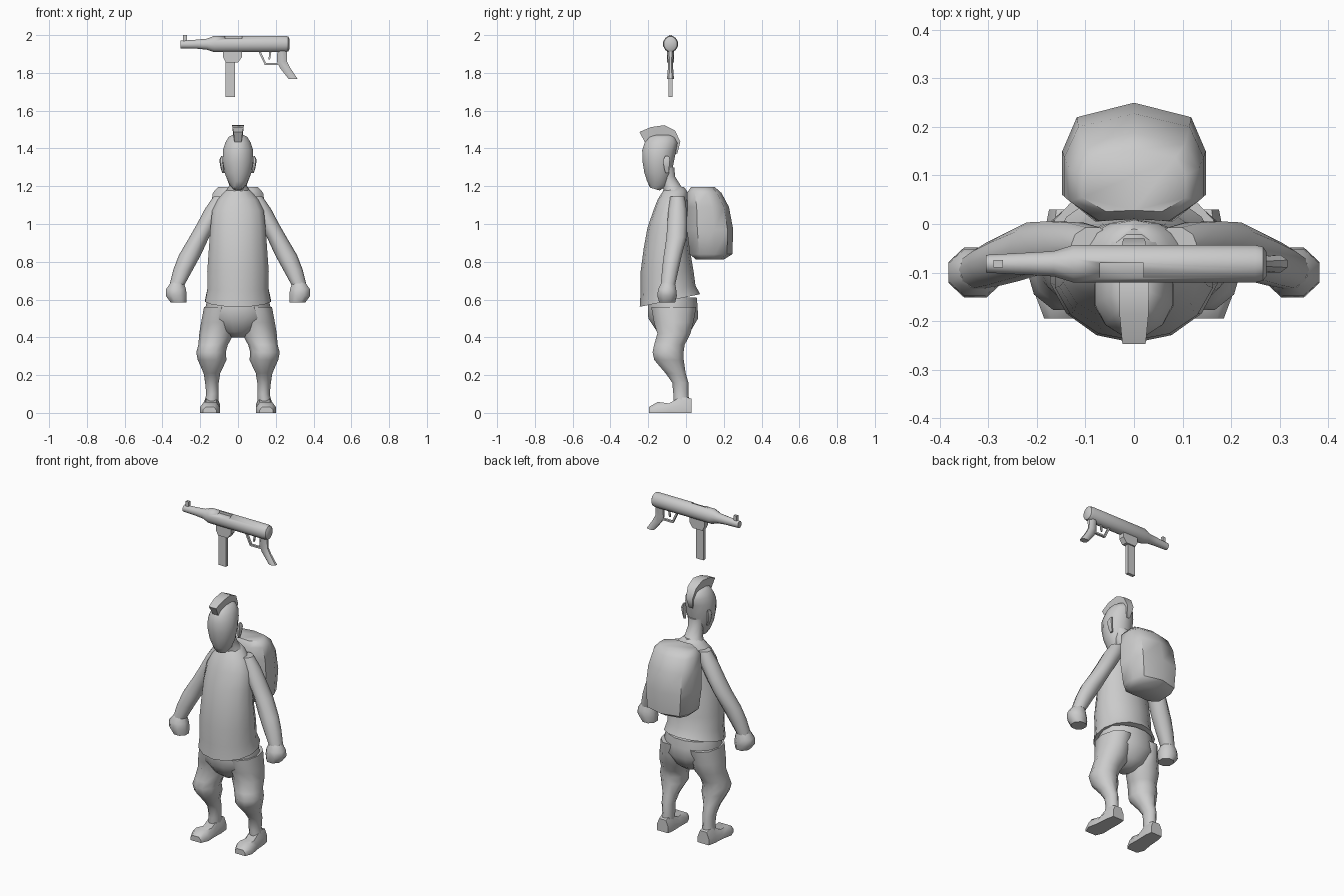
import bpy, bmesh, math
from mathutils import Vector

grey = bpy.data.materials.new("plain grey")
grey.diffuse_color = (0.6, 0.6, 0.6, 1)


def finish(name, bm, mirror=False, angle=50):
    bmesh.ops.recalc_face_normals(bm, faces=bm.faces)
    me = bpy.data.meshes.new(name)
    bm.to_mesh(me)
    bm.free()
    me.materials.append(grey)
    ob = bpy.data.objects.new(name, me)
    bpy.context.collection.objects.link(ob)
    bpy.ops.object.select_all(action='DESELECT')
    ob.select_set(True)
    bpy.context.view_layer.objects.active = ob
    bpy.ops.object.shade_smooth_by_angle(angle=math.radians(angle))
    if mirror:
        ob.modifiers.new("mirror", 'MIRROR')
    return ob


def loft(name, rings, n=10, axis='Z', mirror=False, turn=0.0, angle=50):
    """Rings are (x, y, z, radius_a, radius_b[, tilt]) stacked along an axis."""
    bm = bmesh.new()
    loops = []
    for r in rings:
        c, a, b = Vector(r[:3]), r[3], r[4]
        tilt = r[5] if len(r) > 5 else 0
        if axis == 'Z':
            u, v = Vector((a, 0, 0)), Vector((0, b, tilt * b))
        elif axis == 'Y':
            u, v = Vector((a, 0, 0)), Vector((0, 0, b))
        else:
            u, v = Vector((0, a, 0)), Vector((0, 0, b))
        loops.append([bm.verts.new(c + u * math.cos(t) + v * math.sin(t))
                      for t in (2 * math.pi * i / n + turn for i in range(n))])
    for p, q in zip(loops, loops[1:]):
        for i in range(n):
            j = (i + 1) % n
            bm.faces.new((p[i], p[j], q[j], q[i]))
    bm.faces.new(loops[0])
    bm.faces.new(loops[-1])
    return finish(name, bm, mirror, angle)


def slab(name, pts, y, half):
    """Outline in x and z, extruded along y."""
    bm = bmesh.new()
    f = bm.faces.new([bm.verts.new((x, y - half, z)) for x, z in pts])
    ext = bmesh.ops.extrude_face_region(bm, geom=[f])
    bmesh.ops.translate(bm, vec=(0, 2 * half, 0),
                        verts=[g for g in ext['geom'] if isinstance(g, bmesh.types.BMVert)])
    return finish(name, bm, angle=30)


def box(name, x0, x1, z0, z1, y, half):
    return slab(name, [(x0, z0), (x1, z0), (x1, z1), (x0, z1)], y, half)


# Shirt with a flared, tilted hem
loft("shirt", [
    (0, -.085, .595, .178, .16, .21), (0, -.095, .66, .165, .145, .1),
    (0, -.10, .75, .167, .14), (0, -.102, .87, .158, .122), (0, -.097, .98, .15, .107),
    (0, -.083, 1.07, .14, .09), (0, -.07, 1.13, .11, .08), (0, -.058, 1.17, .075, .066),
    (0, -.06, 1.195, .042, .05)], 14, turn=math.pi / 14)

# Trousers: seat and legs
loft("trouser_seat", [
    (0, -.065, .40, .035, .05), (0, -.065, .43, .10, .09), (0, -.068, .50, .165, .135),
    (0, -.07, .56, .172, .135), (0, -.07, .61, .16, .13)], 14)
loft("leg", [
    (.095, -.065, .56, .085, .125), (.105, -.065, .48, .09, .11), (.113, -.064, .42, .092, .092),
    (.132, -.088, .36, .078, .085), (.143, -.095, .32, .078, .086), (.137, -.09, .28, .076, .082),
    (.138, -.055, .21, .044, .056), (.138, -.03, .16, .036, .045),
    (.135, -.027, .10, .033, .042), (.143, -.022, .03, .04, .044)], 10, mirror=True)
bm = bmesh.new()
sections = [(.03, .10, .175, .075), (-.02, .095, .185, .09), (-.09, .097, .19, .05),
            (-.15, .095, .202, .058), (-.195, .115, .185, .032)]
prev = None
for y, xa, xb, h in sections:
    m = (xb - xa) * .2
    ring = [bm.verts.new((x, y, z)) for x, z in
            [(xa, 0), (xb, 0), (xb, h * .5), (xb - m, h), (xa + m, h), (xa, h * .5)]]
    if prev:
        for i in range(6):
            j = (i + 1) % 6
            bm.faces.new((prev[i], prev[j], ring[j], ring[i]))
    else:
        bm.faces.new(ring)
    prev = ring
bm.faces.new(prev)
finish("foot", bm, True)

# Arms and fists
loft("arm", [
    (.085, -.045, 1.145, .045, .04), (.12, -.045, 1.08, .055, .05),
    (.165, -.047, 1.00, .052, .055), (.205, -.05, .93, .052, .056),
    (.255, -.07, .835, .058, .05), (.29, -.083, .76, .052, .046),
    (.322, -.095, .68, .04, .04)], 10, mirror=True)
loft("fist", [
    (.322, -.095, .69, .037, .038), (.328, -.10, .655, .057, .052),
    (.327, -.10, .62, .06, .056), (.315, -.10, .585, .045, .046)], 8, mirror=True,
    turn=math.pi / 8)

# Neck, head and ears
loft("neck", [
    (0, -.055, 1.16, .075, .062), (0, -.075, 1.20, .048, .052),
    (0, -.10, 1.25, .045, .045), (0, -.105, 1.30, .05, .045)], 10)
loft("head", [
    (0, -.165, 1.185, .026, .026, -.3), (0, -.15, 1.215, .05, .058, -.2),
    (0, -.148, 1.27, .073, .075), (0, -.147, 1.33, .084, .086),
    (0, -.142, 1.39, .083, .093), (0, -.132, 1.43, .07, .09),
    (0, -.128, 1.46, .052, .075), (0, -.125, 1.472, .03, .05)], 12, turn=math.pi / 12)
loft("ear", [
    (.078, -.10, 1.27, .006, .01), (.084, -.103, 1.30, .009, .016),
    (.088, -.103, 1.34, .011, .02), (.083, -.10, 1.36, .006, .012)], 6, mirror=True)

# Hair crest: an arched strip, wider at its outer edge
outer = [(-.247, 1.487), (-.185, 1.513), (-.115, 1.523), (-.058, 1.495), (-.03, 1.435), (-.045, 1.375)]
inner = [(-.21, 1.42), (-.17, 1.44), (-.115, 1.45), (-.08, 1.44), (-.06, 1.41), (-.055, 1.37)]
widths = [.024, .03, .031, .028, .022, .012]
bm = bmesh.new()
prev = None
for (oy, oz), (iy, iz), w in zip(outer, inner, widths):
    ring = [bm.verts.new(p) for p in [(-w, oy, oz), (w, oy, oz), (w * .7, iy, iz), (-w * .7, iy, iz)]]
    if prev:
        for i in range(4):
            j = (i + 1) % 4
            bm.faces.new((prev[i], prev[j], ring[j], ring[i]))
    else:
        bm.faces.new(ring)
    prev = ring
bm.faces.new(prev)
finish("hair_crest", bm)

# Backpack: the same rounded outline scaled at each height
outline = [(0, .01), (.08, .005), (.148, .06), (.148, .15), (.118, .22), (0, .25),
           (-.118, .22), (-.148, .15), (-.148, .06), (-.08, .005)]
levels = [(.812, .72, .125, .6), (.84, .92, .13, .92), (.97, 1.0, .125, 1.0),
          (1.09, .97, .115, .9), (1.165, .9, .095, .74), (1.195, .72, .088, .52)]
bm = bmesh.new()
prev = None
for z, sx, cy, sy in levels:
    ring = [bm.verts.new((x * sx, cy + (y - .125) * sy, z)) for x, y in outline]
    if prev:
        for i in range(10):
            j = (i + 1) % 10
            bm.faces.new((prev[i], prev[j], ring[j], ring[i]))
    else:
        bm.faces.new(ring)
    prev = ring
bm.faces.new(prev)
finish("backpack", bm)

# Floating gun: receiver and barrel in one lathe-like body
GY = -.082
body = loft("gun_body", [
    (-.305, GY, 1.95, .019, .021), (-.215, GY, 1.952, .024, .025), (-.165, GY, 1.952, .027, .03),
    (-.125, GY, 1.953, .04, .045), (.25, GY, 1.953, .04, .045), (.266, GY, 1.953, .036, .04),
    (.273, GY, 1.953, .026, .028)], 12, axis='X', turn=math.pi / 12, angle=35)
cutter = box("port_cutter", -.07, .02, 1.982, 2.03, -.10, .02)
cutter.hide_render = True
cutter.hide_set(True)
cut = body.modifiers.new("port", 'BOOLEAN')
cut.object = cutter
cut.operation = 'DIFFERENCE'
cut.solver = 'EXACT'

box("front_sight", -.29, -.27, 1.965, 2.0, GY, .008)
slab("magazine_collar", [(-.08, 1.92), (-.08, 1.885), (-.065, 1.855), (.0, 1.855), (.022, 1.885),
                         (.022, 1.92)], GY, .018)
box("magazine", -.067, -.017, 1.672, 1.87, GY, .01)
loft("gun_grip", [
    (.234, GY, 1.935, .027, .024), (.233, GY, 1.86, .029, .014, 0),
    (.25, GY, 1.825, .03, .015), (.292, GY, 1.768, .026, .02)], 8, turn=math.pi / 8)
slab("trigger_guard", [(.105, 1.92), (.142, 1.842), (.215, 1.842), (.215, 1.852), (.148, 1.852),
                       (.117, 1.92)], GY, .007)
slab("trigger", [(.165, 1.92), (.178, 1.92), (.17, 1.872), (.162, 1.872)], GY, .004)
